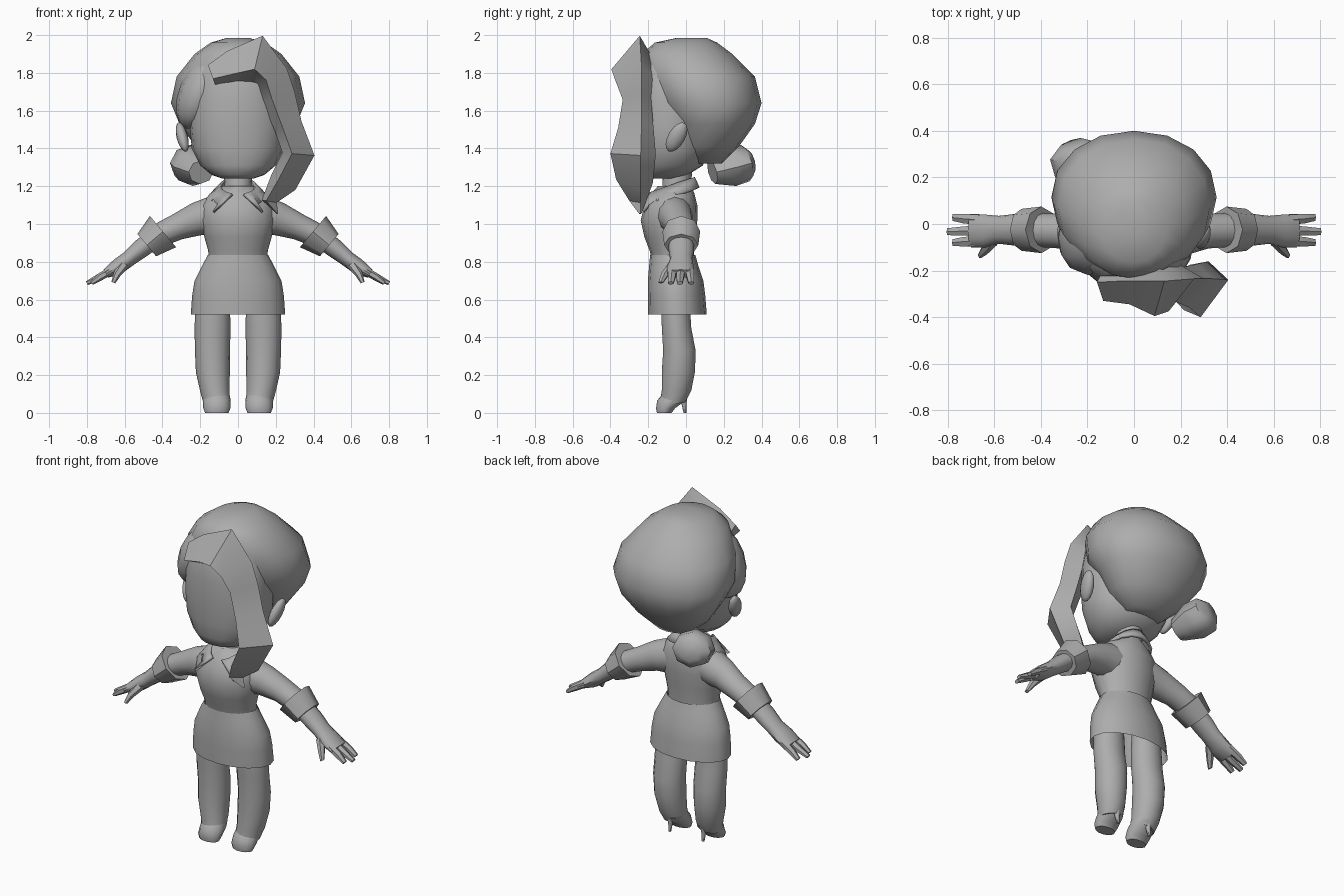
import bpy
import bmesh
from math import sin, cos, pi, radians, copysign
from mathutils import Vector, Matrix, Euler

cube = bpy.data.objects.get("Cube")
if cube:
    bpy.data.objects.remove(cube, do_unlink=True)

grey = bpy.data.materials.new("plain grey")
grey.use_nodes = True
grey.diffuse_color = (.42, .42, .42, 1)
grey.node_tree.nodes["Principled BSDF"].inputs["Base Color"].default_value = grey.diffuse_color


def finish(name, bm, angle=45):
    """Turn a bmesh into a shaded, coloured object."""
    bmesh.ops.recalc_face_normals(bm, faces=bm.faces)
    mesh = bpy.data.meshes.new(name)
    bm.to_mesh(mesh)
    bm.free()
    mesh.materials.append(grey)
    obj = bpy.data.objects.new(name, mesh)
    bpy.context.collection.objects.link(obj)
    bpy.ops.object.select_all(action='DESELECT')
    obj.select_set(True)
    bpy.context.view_layer.objects.active = obj
    bpy.ops.object.shade_smooth_by_angle(angle=radians(angle))
    return obj


def bulge(value, power):
    return copysign(abs(value) ** power, value)


def tube(name, stations, sides=12, side=1, angle=45, power=1, capped=True, front=1, skew=0):
    """Loft ellipses along stations of (x, y, z, half width, half depth).

    front deepens the front half of each ring and skew slides it sideways."""
    bm = bmesh.new()
    rings = []
    for i, (x, y, z, w, d) in enumerate(stations):
        before = stations[max(i - 1, 0)]
        after = stations[min(i + 1, len(stations) - 1)]
        across = Vector((after[2] - before[2], 0, before[0] - after[0])).normalized()
        ring = []
        for k in range(sides):
            a = 2 * pi * k / sides
            depth = bulge(sin(a), power)
            shift = bulge(cos(a), power) + skew * max(-depth, 0)
            p = Vector((x, y, z)) + across * (w * shift)
            p.y += d * depth * (front if depth < 0 else 1)
            p.x *= side
            ring.append(bm.verts.new(p))
        rings.append(ring)
    for low, high in zip(rings, rings[1:]):
        for k in range(sides):
            n = (k + 1) % sides
            bm.faces.new((low[k], low[n], high[n], high[k]))
    if capped:
        bm.faces.new(rings[0])
        bm.faces.new(rings[-1])
    return finish(name, bm, angle)


def body(name, rings, sides=16, **options):
    """Upright loft from rings of (z, y, half width, half depth)."""
    return tube(name, [(0, y, z, w, d) for z, y, w, d in rings], sides, **options)


def ball(name, place, scale, turn):
    bm = bmesh.new()
    bmesh.ops.create_uvsphere(bm, u_segments=12, v_segments=8, radius=1)
    bm.transform(Matrix.LocRotScale(Vector(place), Euler(turn), Vector(scale)))
    return finish(name, bm)


# Head and hair
body("face", [(1.24, -.13, .08, .08), (1.26, -.12, .14, .13), (1.31, -.09, .2, .18),
              (1.4, -.08, .245, .2), (1.52, -.08, .255, .205), (1.66, -.08, .25, .205),
              (1.8, -.07, .23, .195), (1.9, -.06, .15, .16)], 20, angle=60, power=.92)
body("hair_cap", [(1.32, .1, .12, .09), (1.41, .11, .225, .17), (1.53, .14, .31, .225),
                  (1.64, .115, .355, .285), (1.78, .07, .325, .295), (1.9, .005, .23, .24),
                  (1.96, 0, .145, .165), (1.985, .03, .06, .08)], 16, angle=60, power=.95)
ball("side_fringe", (-.195, -.06, 1.7), (.115, .16, .21), (0, .4, 0))

tube("swept_forelock", [
    (-.14, -.25, 1.79, .055, .04), (-.03, -.245, 1.83, .09, .05),
    (.1, -.245, 1.87, .13, .075), (.18, -.235, 1.78, .09, .07),
    (.215, -.235, 1.67, .09, .05), (.265, -.235, 1.52, .075, .062),
    (.32, -.24, 1.37, .085, .08), (.24, -.24, 1.22, .075, .065),
    (.165, -.24, 1.12, .04, .03), (.21, -.24, 1.055, .004, .004)], 4, front=2, skew=.4)

bun = body("hair_bun", [(0, 0, .07, .065), (.11, 0, .115, .105),
                        (.19, 0, .11, .1), (.225, 0, .06, .06)], 8)
bun.location = (-.195, .14, 1.275)
bun.rotation_mode = 'QUATERNION'
bun.rotation_quaternion = Vector((-.32, .9, .25)).to_track_quat('Z', 'Y')

# Neck, torso and skirt
body("neck", [(1.12, -.06, .08, .08), (1.2, -.05, .072, .075), (1.34, -.04, .08, .08)])
body("shirt", [(.81, -.07, .155, .11), (.86, -.075, .158, .118), (.93, -.085, .178, .135),
               (1.02, -.09, .2, .15), (1.1, -.08, .195, .14), (1.16, -.07, .15, .115),
               (1.2, -.06, .085, .09)])
body("skirt", [(.52, -.045, .25, .155), (.62, -.05, .243, .152), (.7, -.055, .23, .147),
               (.78, -.065, .19, .13), (.835, -.07, .16, .12)], capped=False)

# Collar: a tilted open band with pointed ends
bm = bmesh.new()
rows = []
count = 14
for i in range(count + 1):
    a = radians(160) * (2 * i / count - 1)
    lower_x = .15 * sin(a)
    lower_z = 1.14 + .05 * cos(a)
    if i in (0, count):
        lower_x = copysign(.13, a)
        lower_z -= .03
    upper = bm.verts.new((.09 * sin(a), -.085 + .125 * cos(a), 1.2 + .045 * cos(a)))
    lower = bm.verts.new((lower_x, -.085 + .15 * cos(a), lower_z))
    rows.append((upper, lower))
for (u, l), (nu, nl) in zip(rows, rows[1:]):
    bm.faces.new((u, l, nl, nu))
collar = finish("collar", bm)
thick = collar.modifiers.new("thickness", 'SOLIDIFY')
thick.thickness = .016
thick.offset = 0

# Ears, arms, hands, legs and shoes on both sides
for label, s in (("left_", 1), ("right_", -1)):
    ball(label + "ear", (s * .295, -.05, 1.46), (.03, .045, .088), (-.5, s * .25, 0))

    tube(label + "sleeve", [(.04, -.07, 1.05, .11, .1), (.13, -.065, 1.045, .105, .1),
                            (.22, -.05, 1.025, .088, .085), (.32, -.03, .985, .07, .075),
                            (.43, -.025, .935, .062, .072)], 12, s)
    tube(label + "cuff", [(.397, -.025, .96, .108, .1), (.483, -.025, .888, .077, .09)], 8, s)
    tube(label + "forearm", [(.42, -.025, .94, .055, .065), (.52, -.025, .865, .05, .067),
                             (.58, -.025, .815, .042, .06), (.635, -.03, .775, .042, .07),
                             (.7, -.028, .737, .025, .072)], 12, s)

    # Fingers: root depth, tip depth and reach
    for finger, root, end, reach in (("little_finger", .018, .028, .775),
                                     ("middle_finger", -.028, -.033, .8),
                                     ("index_finger", -.072, -.08, .775)):
        tube(label + finger, [(.66, root, .76, .022, .026), (.73, (root + end) / 2, .72, .02, .023),
                              (reach, end, .687, .011, .017)], 6, s)
    tube(label + "thumb", [(.6, -.065, .79, .028, .03), (.64, -.11, .735, .02, .024),
                           (.66, -.133, .69, .011, .014)], 6, s)

    tube(label + "leg", [(.133, -.055, .72, .08, .075), (.134, -.055, .56, .092, .078),
                         (.135, -.05, .45, .095, .08), (.135, -.035, .33, .093, .088),
                         (.133, -.04, .22, .09, .09), (.122, -.05, .12, .078, .08),
                         (.113, -.07, .06, .07, .068)], 14, s)
    tube(label + "shoe", [(.112, -.115, 0, .062, .04), (.112, -.108, .025, .072, .052),
                          (.112, -.078, .065, .073, .076), (.114, -.06, .09, .07, .073)], 14, s)
    tube(label + "heel", [(.112, -.005, 0, .008, .008), (.112, -.01, .04, .012, .012),
                          (.112, -.015, .09, .022, .022)], 8, s)
